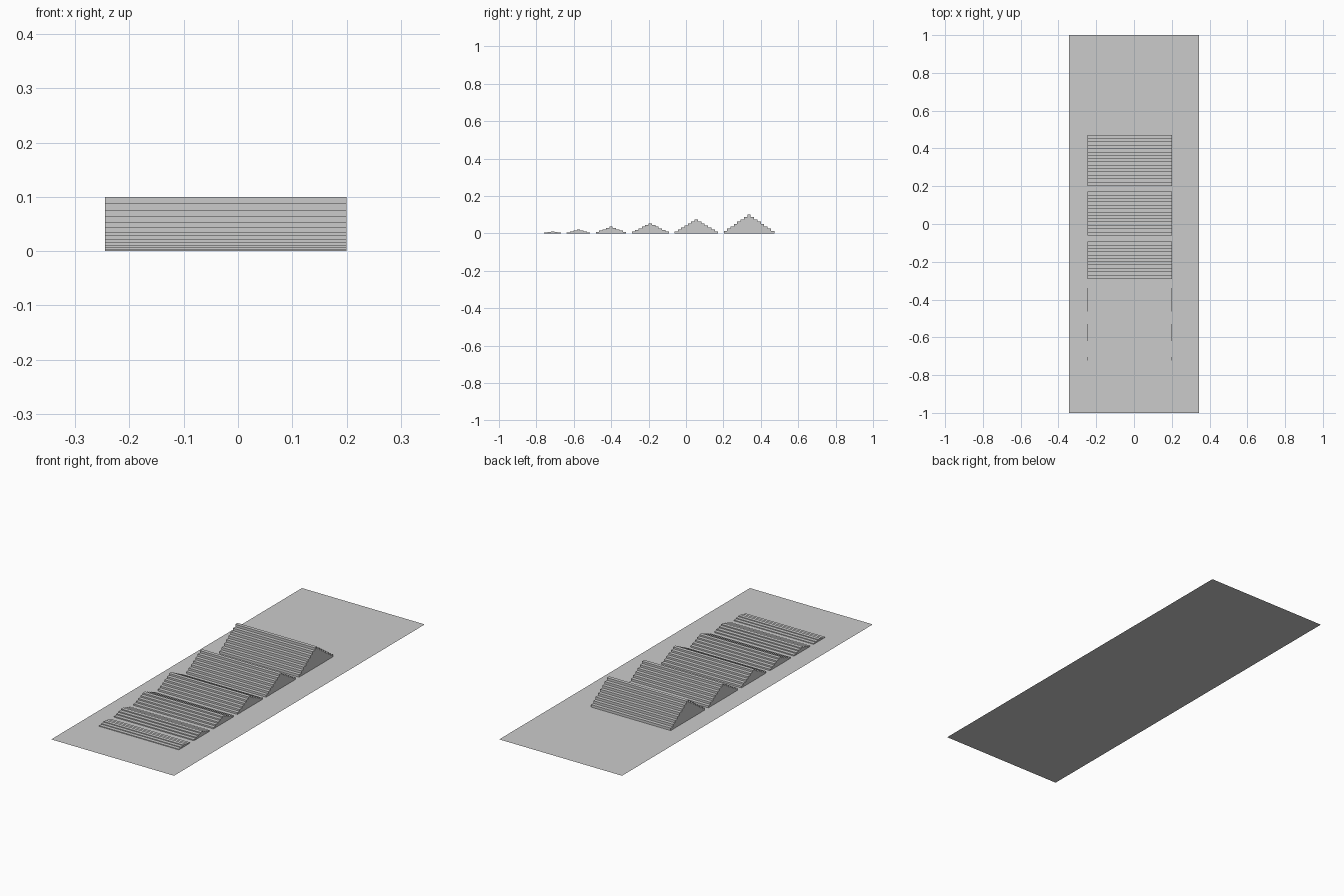
import bpy

if "Cube" in bpy.data.objects:
    bpy.data.objects.remove(bpy.data.objects["Cube"])

grey = bpy.data.materials.new("light grey")
grey.diffuse_color = (0.6, 0.6, 0.6, 1)
grey.use_nodes = True
grey.node_tree.nodes["Principled BSDF"].inputs["Base Color"].default_value = grey.diffuse_color

TREAD = 0.018          # depth of one step
GAP = 0.03             # space between neighbouring ridges
X0, X1 = -0.245, 0.20  # ridge ends


def add_object(name, verts, faces):
    mesh = bpy.data.meshes.new(name)
    mesh.from_pydata(verts, [], faces)
    mesh.materials.append(grey)
    obj = bpy.data.objects.new(name, mesh)
    bpy.context.collection.objects.link(obj)
    return obj


def stepped_ridge(name, centre, levels, rise):
    """Symmetric staircase profile extruded along x."""
    width = (2 * levels - 1) * TREAD
    half = []
    for i in range(levels):
        y = -width / 2 + i * TREAD
        half += [(y, i * rise), (y, (i + 1) * rise)]
    profile = half + [(-y, z) for y, z in reversed(half)]
    n = len(profile)
    verts = [(x, centre + y, z) for x in (X0, X1) for y, z in profile]
    faces = [(i, i + n, (i + 1) % n + n, (i + 1) % n) for i in range(n)]
    faces += [tuple(range(n)), tuple(reversed(range(n, 2 * n)))]
    # Faces above wind inward for this profile order, so flip them
    return add_object(name, verts, [f[::-1] for f in faces])


# Flat ground sheet
add_object("ground_sheet",
           [(-0.343, -1, 0), (0.343, -1, 0), (0.343, 1, 0), (-0.343, 1, 0)],
           [(0, 1, 2, 3)])

# Row of ridges, from the tallest at the back to the lowest at the front
back = 0.472
for levels in range(8, 2, -1):
    width = (2 * levels - 1) * TREAD
    stepped_ridge(f"stepped_ridge_{levels - 2}", back - width / 2, levels,
                  0.0125 * (levels - 1) / 7)
    back -= width + GAP

# Make all ridge normals point outward
import bmesh
for obj in bpy.context.collection.objects:
    if obj.name.startswith("stepped_ridge"):
        bm = bmesh.new()
        bm.from_mesh(obj.data)
        bmesh.ops.recalc_face_normals(bm, faces=bm.faces)
        bm.to_mesh(obj.data)
        bm.free()
